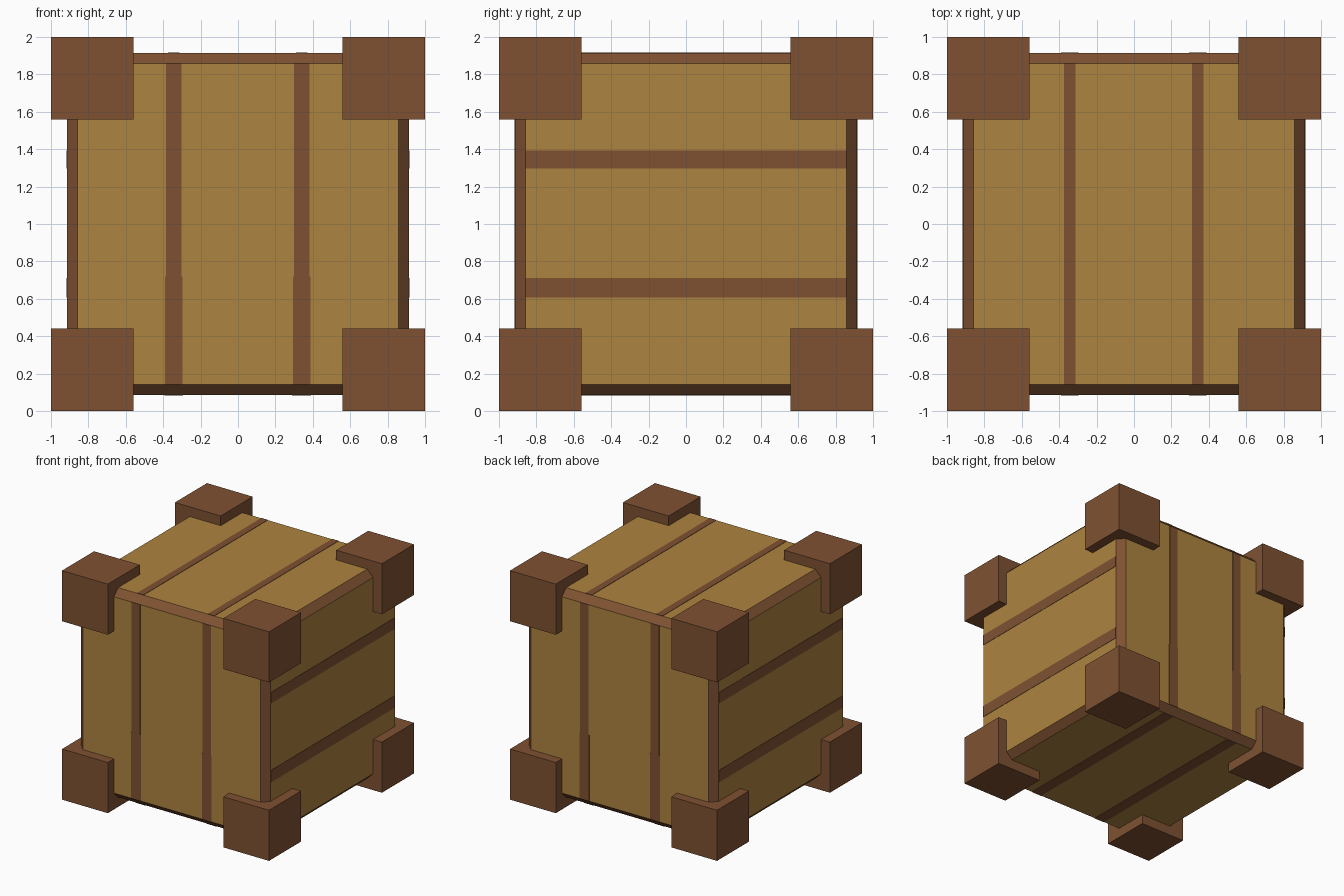
import bpy, bmesh
from mathutils import Matrix, Vector

if "Cube" in bpy.data.objects:
    bpy.data.objects.remove(bpy.data.objects["Cube"])

def material(name, rgb):
    m = bpy.data.materials.new(name)
    m.diffuse_color = (*rgb, 1)
    m.use_nodes = True
    m.node_tree.nodes["Principled BSDF"].inputs["Base Color"].default_value = m.diffuse_color
    return m

TAN = material("tan wood", (0.42, 0.23, 0.05))
BROWN = material("brown trim", (0.212, 0.083, 0.032))

CZ = 1.0      # centre height
BODY = 0.915  # body half size
CUT = 0.058   # edge chamfer
INNER = BODY - CUT

def finish(name, bm, mats):
    me = bpy.data.meshes.new(name)
    bm.to_mesh(me)
    bm.free()
    for m in mats:
        me.materials.append(m)
    ob = bpy.data.objects.new(name, me)
    bpy.context.collection.objects.link(ob)
    return ob

def box(name, lo, hi, mat):
    lo, hi = Vector(lo), Vector(hi)
    bm = bmesh.new()
    bmesh.ops.create_cube(bm, size=1, matrix=Matrix.Translation((lo + hi) / 2)
                          @ Matrix.Diagonal((*(hi - lo), 1)))
    return finish(name, bm, [mat])

# Crate body: chamfered cube, tan sides and brown chamfers
bm = bmesh.new()
bmesh.ops.create_cube(bm, size=2 * BODY, matrix=Matrix.Translation((0, 0, CZ)))
bmesh.ops.bevel(bm, geom=bm.edges[:], offset=CUT, offset_type='OFFSET',
                segments=1, profile=0.5, affect='EDGES')
bm.normal_update()
for f in bm.faces:
    f.material_index = 0 if max(abs(c) for c in f.normal) > 0.95 else 1
finish("crate_body", bm, [TAN, BROWN])

# Corner blocks
for sx in (-1, 1):
    for sy in (-1, 1):
        for sz in (-1, 1):
            a = Vector((sx, sy, sz))
            c = a * 0.779 + Vector((0, 0, CZ))
            h = Vector((0.221, 0.221, 0.221))
            box("corner_block", c - h, c + h, BROWN)

# Plank gaps: thin stripes on each side
T = 0.003
LOW, HIGH, STEP = CZ - INNER, CZ + INNER, 0.72
for s in (-1, 1):
    y0, y1 = sorted((s * (BODY - T), s * (BODY + T)))
    for x in (-0.343, 0.34):
        # front and back: slightly wider below
        box("upright_gap_lower", (x - 0.047, y0, LOW), (x + 0.047, y1, STEP), BROWN)
        box("upright_gap_upper", (x - 0.041, y0, STEP), (x + 0.041, y1, HIGH), BROWN)
    # left and right: horizontal
    for z0, z1 in ((0.608, 0.712), (1.297, 1.392)):
        box("side_gap", (y0, -INNER, z0), (y1, INNER, z1), BROWN)
    # top narrow, bottom wide
    w = 0.031 if s > 0 else 0.05
    for x in (-0.343, 0.34):
        box("top_gap" if s > 0 else "bottom_gap",
            (x - w, -INNER, CZ + y0), (x + w, INNER, CZ + y1), BROWN)
